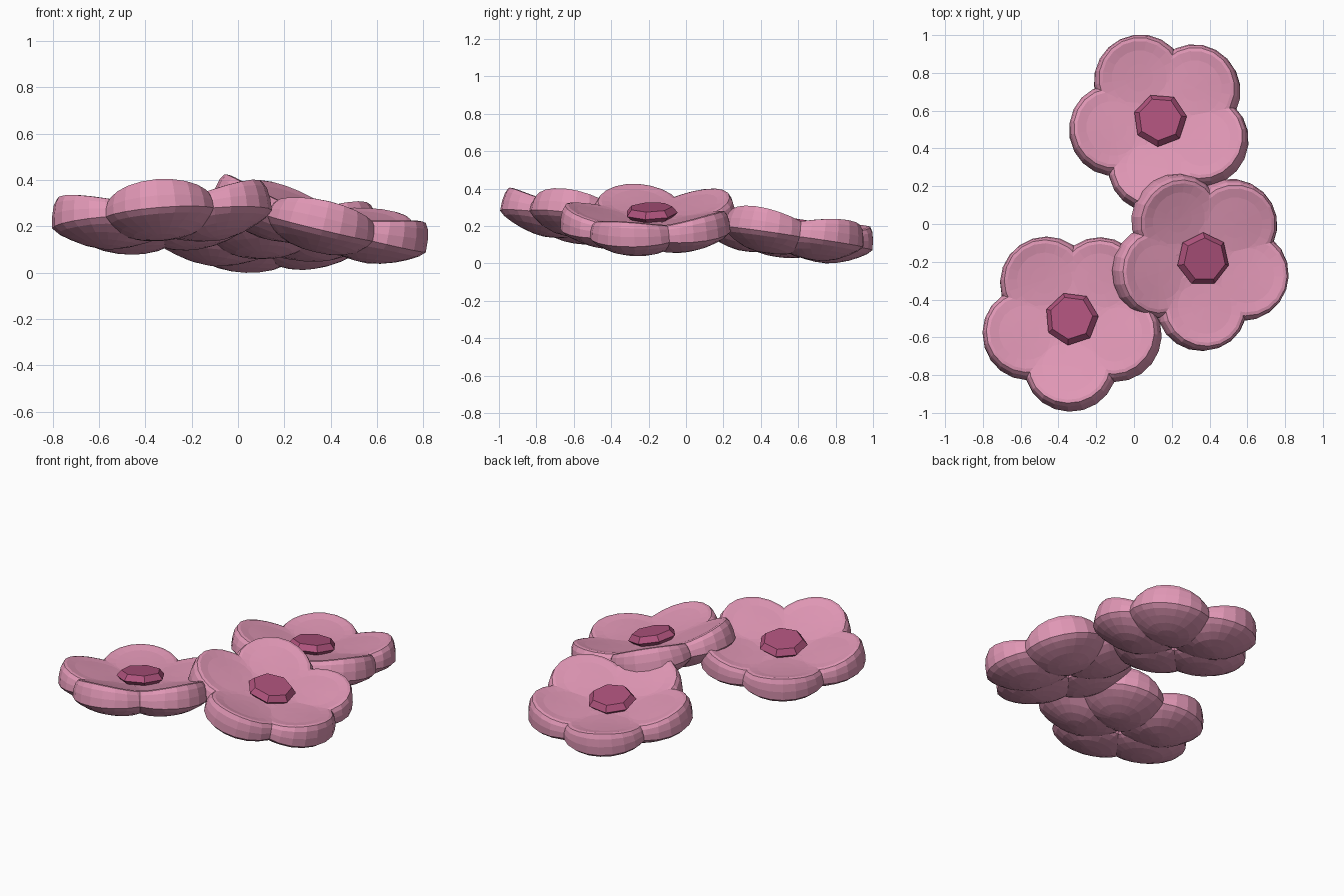
import bpy, bmesh, math
from mathutils import Matrix, Vector

if "Cube" in bpy.data.objects:
    bpy.data.objects.remove(bpy.data.objects["Cube"])


def material(name, rgb):
    m = bpy.data.materials.new(name)
    m.diffuse_color = (*rgb, 1)
    m.use_nodes = True
    m.node_tree.nodes["Principled BSDF"].inputs["Base Color"].default_value = m.diffuse_color
    return m


PINK = material("petal pink", (0.75, 0.31, 0.465))
PLUM = material("centre plum", (0.42, 0.085, 0.20))

PETAL_DIST, PETAL_LEN, PETAL_WID, SEGS = 0.252, 0.236, 0.245, 20

# petal rings: (radius factor, kind, amount); "low" hangs below the rim,
# "top" is a share of the bowl height
RINGS = [(0.25, "low", 0.97), (0.5, "low", 0.85), (0.72, "low", 0.62),
         (0.9, "low", 0.30), (1.0, "low", 0.0),
         (0.985, "top", 0.40), (0.94, "top", 0.75), (0.875, "top", 0.96),
         (0.80, "top", 1.0), (0.6, "top", 0.95), (0.3, "top", 0.95)]


def petal_point(s, a, kind, amount):
    x = PETAL_DIST + s * PETAL_LEN * math.cos(a)
    y = s * PETAL_WID * math.sin(a)
    r = math.hypot(x, y)
    rim = -0.07 * max(0.0, 1 - r / 0.4)           # rim dips toward the middle
    if kind == "low":
        return Vector((x, y, rim - 0.08 * amount * min(1, 0.55 + 1.8 * r)))
    bowl = 0.035 + 0.092 * (min(r, 0.46) / 0.44) ** 1.4 - 0.5 * y * y
    return Vector((x, y, rim + (bowl - rim) * amount))


def add_rings(bm, rings, bottom=None, top=None):
    """Bridge rings of points; close the ends with a pole or a flat cap."""
    loops = [[bm.verts.new(p) for p in ring] for ring in rings]
    n = len(loops[0])
    for lo, hi in zip(loops, loops[1:]):
        for i in range(n):
            j = (i + 1) % n
            bm.faces.new((lo[i], lo[j], hi[j], hi[i]))
    for pole, loop in ((bottom, loops[0][::-1]), (top, loops[-1])):
        if pole is None:
            bm.faces.new(loop)
        else:
            v = bm.verts.new(pole)
            for i in range(n):
                bm.faces.new((loop[i], loop[(i + 1) % n], v))


def make_object(name, bm, mat, matrix):
    bm.transform(matrix)
    bmesh.ops.recalc_face_normals(bm, faces=bm.faces)
    me = bpy.data.meshes.new(name)
    bm.to_mesh(me)
    bm.free()
    me.materials.append(mat)
    ob = bpy.data.objects.new(name, me)
    bpy.context.collection.objects.link(ob)
    return ob


def flower(name, pos, slope, petal_angles, disc_phase):
    # lean the flower so its plane follows the given x and y slopes
    normal = Vector((-slope[0], -slope[1], 1)).normalized()
    lean = Vector((0, 0, 1)).rotation_difference(normal).to_matrix().to_4x4()
    place = Matrix.Translation(pos) @ lean

    # five cupped petals
    bm = bmesh.new()
    for angle in petal_angles:
        spin = Matrix.Rotation(math.radians(angle), 4, 'Z')
        rings = [[spin @ petal_point(s, 2 * math.pi * i / SEGS, kind, amt)
                  for i in range(SEGS)] for s, kind, amt in RINGS]
        add_rings(bm, rings, spin @ petal_point(0, 0, "low", 1.0),
                  spin @ petal_point(0, 0, "top", 0.95))
    petals = make_object(name + "_petals", bm, PINK, place)

    # seven-sided centre button
    bm = bmesh.new()
    rings = [[(r * math.cos(a), r * math.sin(a), z)
              for a in (math.radians(disc_phase) + 2 * math.pi * i / 7 for i in range(7))]
             for r, z in ((0.10, 0.03), (0.143, 0.068), (0.115, 0.102))]
    add_rings(bm, rings)
    return [petals, make_object(name + "_centre", bm, PLUM, place)]


parts = []
parts += flower("back_flower", (0.14, 0.54, 0.152), (0.03, -0.145),
                (-97, -24, 43, 116, 190), 8)
parts += flower("right_flower", (0.35, -0.185, 0.213), (-0.24, 0.03),
                (-88, -20, 47, 122, 196), 90)
parts += flower("left_flower", (-0.325, -0.51, 0.232), (0.08, -0.13),
                (-92, -20, 53, 125, 197), 5)

# rest the lowest point on the ground
low = min(v.co.z for ob in parts for v in ob.data.vertices)
for ob in parts:
    ob.data.transform(Matrix.Translation((0, 0, -low)))
